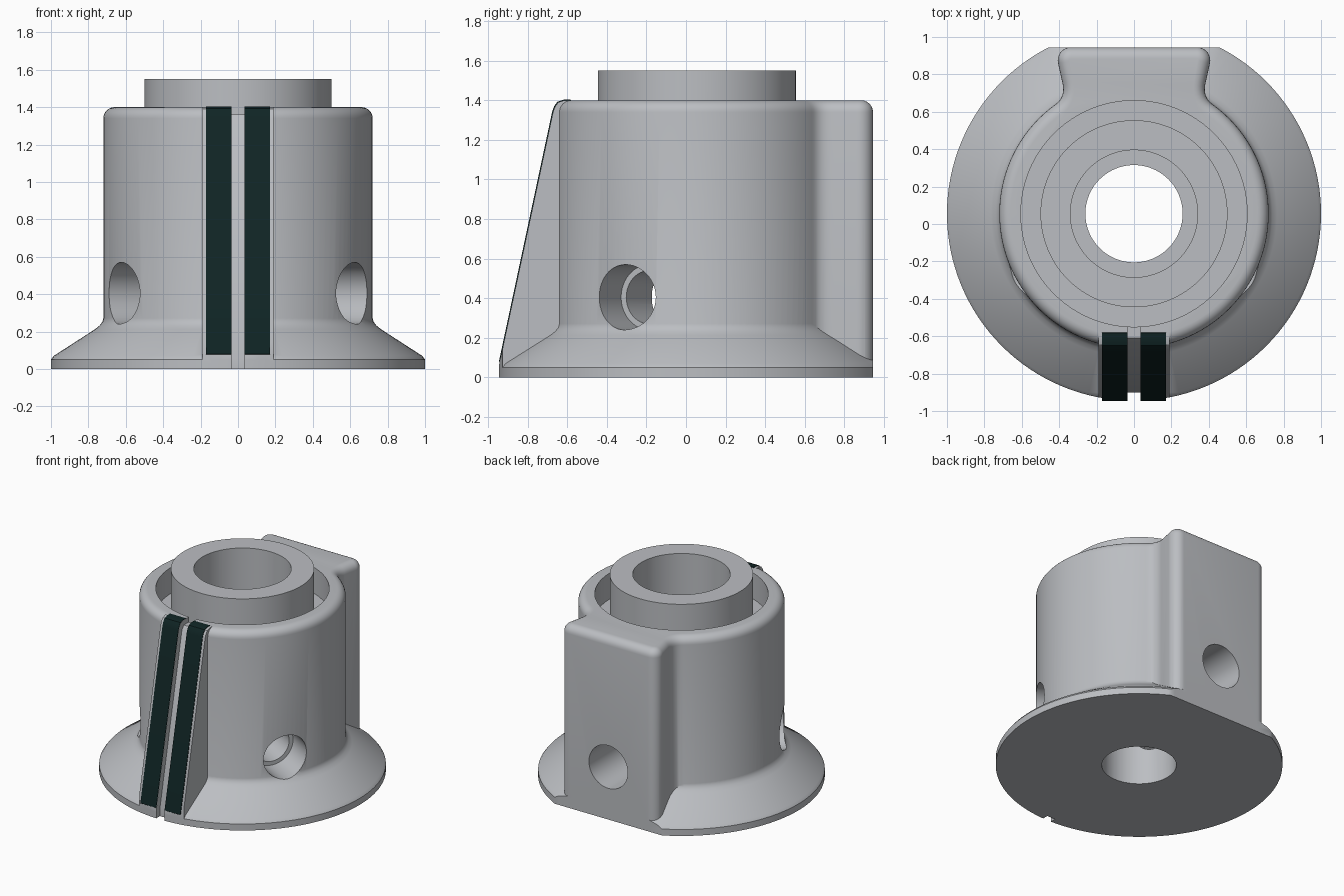
import bpy, bmesh, math
from mathutils import Vector, Matrix

if "Cube" in bpy.data.objects:
    bpy.data.objects.remove(bpy.data.objects["Cube"])

CY = 0.055                      # y of the turning axis


def material(name, rgb):
    m = bpy.data.materials.new(name)
    m.diffuse_color = (*rgb, 1)
    m.use_nodes = True
    m.node_tree.nodes["Principled BSDF"].inputs["Base Color"].default_value = m.diffuse_color
    return m


grey = material("machined grey", (0.5, 0.515, 0.54))
dark = material("dark green", (0.005, 0.018, 0.018))


def finish(bm, name, mat=grey):
    bmesh.ops.remove_doubles(bm, verts=bm.verts, dist=1e-5)
    bmesh.ops.recalc_face_normals(bm, faces=bm.faces)
    me = bpy.data.meshes.new(name)
    bm.to_mesh(me)
    bm.free()
    me.materials.append(mat)
    ob = bpy.data.objects.new(name, me)
    bpy.context.collection.objects.link(ob)
    return ob


def loft(rings, name, mat=grey):
    """Skin equal-length closed rings and cap both ends."""
    bm = bmesh.new()
    vs = [[bm.verts.new(p) for p in r] for r in rings]
    n = len(vs[0])
    for a, b in zip(vs, vs[1:]):
        for i in range(n):
            bm.faces.new((a[i], a[(i + 1) % n], b[(i + 1) % n], b[i]))
    bm.faces.new(vs[0])
    bm.faces.new(vs[-1])
    return finish(bm, name, mat)


def lathe(profile, name, steps=96, matrix=None):
    """Turn a closed (radius, z) profile about the upright axis."""
    bm = bmesh.new()
    vs = []
    for r, z in profile:
        if r == 0:
            vs.append([bm.verts.new((0, 0, z))] * steps)
        else:
            vs.append([bm.verts.new((r * math.cos(t * math.tau / steps),
                                     r * math.sin(t * math.tau / steps), z)) for t in range(steps)])
    for k in range(len(vs)):
        a, b = vs[k], vs[(k + 1) % len(vs)]
        if profile[k][0] == 0 and profile[(k + 1) % len(vs)][0] == 0:
            continue
        for i in range(steps):
            j = (i + 1) % steps
            quad = list(dict.fromkeys((a[i], a[j], b[j], b[i])))
            bm.faces.new(quad)
    bm.transform(Matrix.Translation((0, CY, 0)) @ (matrix or Matrix()))
    return finish(bm, name)


def extrude_x(profile, x0, x1, name, mat=grey):
    return loft([[(x, y, z) for y, z in profile] for x in (x0, x1)], name, mat)


def boolean(ob, other, op):
    m = ob.modifiers.new(op, "BOOLEAN")
    m.operation, m.object, m.solver = op, other, "EXACT"
    bpy.context.view_layer.objects.active = ob
    bpy.ops.object.modifier_apply(modifier=m.name)
    bpy.data.objects.remove(other)


# conical base flange with a flat at the back
base = lathe([(0, 0), (1, 0), (1, 0.05), (0.985, 0.07), (0.765, 0.212), (0.74, 0.232),
              (0.725, 0.252), (0.715, 0.29), (0, 0.29)], "clamp_body", 128)
boolean(base, extrude_x([(0.945, -1), (2, -1), (2, 2), (0.945, 2)], -2, 2, "flat_cutter"), "DIFFERENCE")

# barrel outline: circle flowing into a dovetail block at the back
R = 0.72
corner = Vector((0.425, 0.89))
neck = Vector((0.365, 0.62))
up = (corner - neck).normalized()
a0 = math.atan2(neck.y, neck.x) - 0.1
half = [Vector((R * math.cos(t), R * math.sin(t)))
        for t in (-math.pi / 2 + (a0 + math.pi / 2) * i / 48 for i in range(49))]
p0, p2 = half[-1], neck + up * 0.08
half += [p0 * (1 - t) ** 2 + neck * 2 * t * (1 - t) + p2 * t * t for t in (i / 8 for i in range(1, 9))]
rad, left = 0.07, Vector((-1, 0))
bis = (left - up).normalized()
centre = corner + bis * rad / math.sin(left.angle(-up) / 2)
s0 = math.atan2(-up.x, up.y)        # normal of the neck flank
half += [centre + rad * Vector((math.cos(t), math.sin(t)))
         for t in (s0 + (math.pi / 2 - s0) * i / 8 for i in range(9))]
outline = half + [Vector((-p.x, p.y)) for p in reversed(half[1:])]


def inset(points, d):
    out = []
    for i, p in enumerate(points):
        e1 = (p - points[i - 1]).normalized()
        e2 = (points[(i + 1) % len(points)] - p).normalized()
        t = (e1 + e2).normalized()
        out.append(p + Vector((-t.y, t.x)) * d)
    return out


# barrel with a rounded top rim
F = 0.06
levels = [(0, 0.03)] + [(F * (1 - math.cos(a)), 1.4 - F + F * math.sin(a))
                        for a in (i * math.pi / 12 for i in range(7))]
barrel = loft([[(p.x, p.y + CY, z) for p in inset(outline, d)] for d, z in levels], "barrel")
boolean(base, barrel, "UNION")

# sloping fin at the front, trimmed to the flange radius
slope = [(-0.945, 0.06), (-0.672, 1.34), (-0.662, 1.368), (-0.645, 1.39), (-0.615, 1.4)]
fin = extrude_x([(-0.45, 0.03), (-0.945, 0.03)] + slope + [(-0.45, 1.4)], -0.19, 0.19, "fin")
boolean(fin, lathe([(0, -0.5), (1, -0.5), (1, 2), (0, 2)], "trim", 128), "INTERSECT")
boolean(base, fin, "UNION")

# shallow ring groove in the top and the raised hub inside it
boolean(base, lathe([(0.4, 1.2), (0.605, 1.2), (0.605, 1.6), (0.4, 1.6)], "groove_cutter"), "DIFFERENCE")
hub = lathe([(0, 1.0), (0.5, 1.0), (0.5, 1.55), (0, 1.55)], "hub")
boolean(base, hub, "UNION")

# stepped bore
boolean(base, lathe([(0, -0.2), (0.26, -0.2), (0.26, 0.75), (0.34, 0.75), (0.34, 1.8), (0, 1.8)],
                    "bore_cutter"), "DIFFERENCE")

# three stepped screw holes around the barrel
for deg in (-30, 90, 210):
    mat = (Matrix.Translation((0, 0, 0.405)) @ Matrix.Rotation(math.radians(deg), 4, "Z")
           @ Matrix.Rotation(math.pi / 2, 4, "Y"))
    boolean(base, lathe([(0, 0.1), (0.135, 0.1), (0.135, 0.48), (0.165, 0.48), (0.165, 1.3), (0, 1.3)],
                        "hole_cutter", 48, mat), "DIFFERENCE")

# narrow slot down the middle of the fin and across the rim
boolean(base, extrude_x([(-0.9, -0.1), (-0.9, 0.06), (-0.632, 1.33), (-0.61, 1.36), (-0.5, 1.36),
                         (-0.5, 1.7), (-1.3, 1.7), (-1.3, -0.1)], -0.035, 0.035, "slot_cutter"), "DIFFERENCE")

# two dark strips on the fin, either side of the slot
strip = [(-0.941, 0.078)] + slope[1:] + [(-0.58, 1.4)]
outer = [(y - 0.004, z + 0.003) for y, z in strip]
parts = [base]
for side, name in ((-1, "left_strip"), (1, "right_strip")):
    parts.append(extrude_x(strip + outer[::-1], side * 0.036, side * 0.17, name, dark))

for ob in parts:
    bpy.ops.object.select_all(action="DESELECT")
    ob.select_set(True)
    bpy.context.view_layer.objects.active = ob
    bpy.ops.object.shade_smooth_by_angle(angle=math.radians(28))
